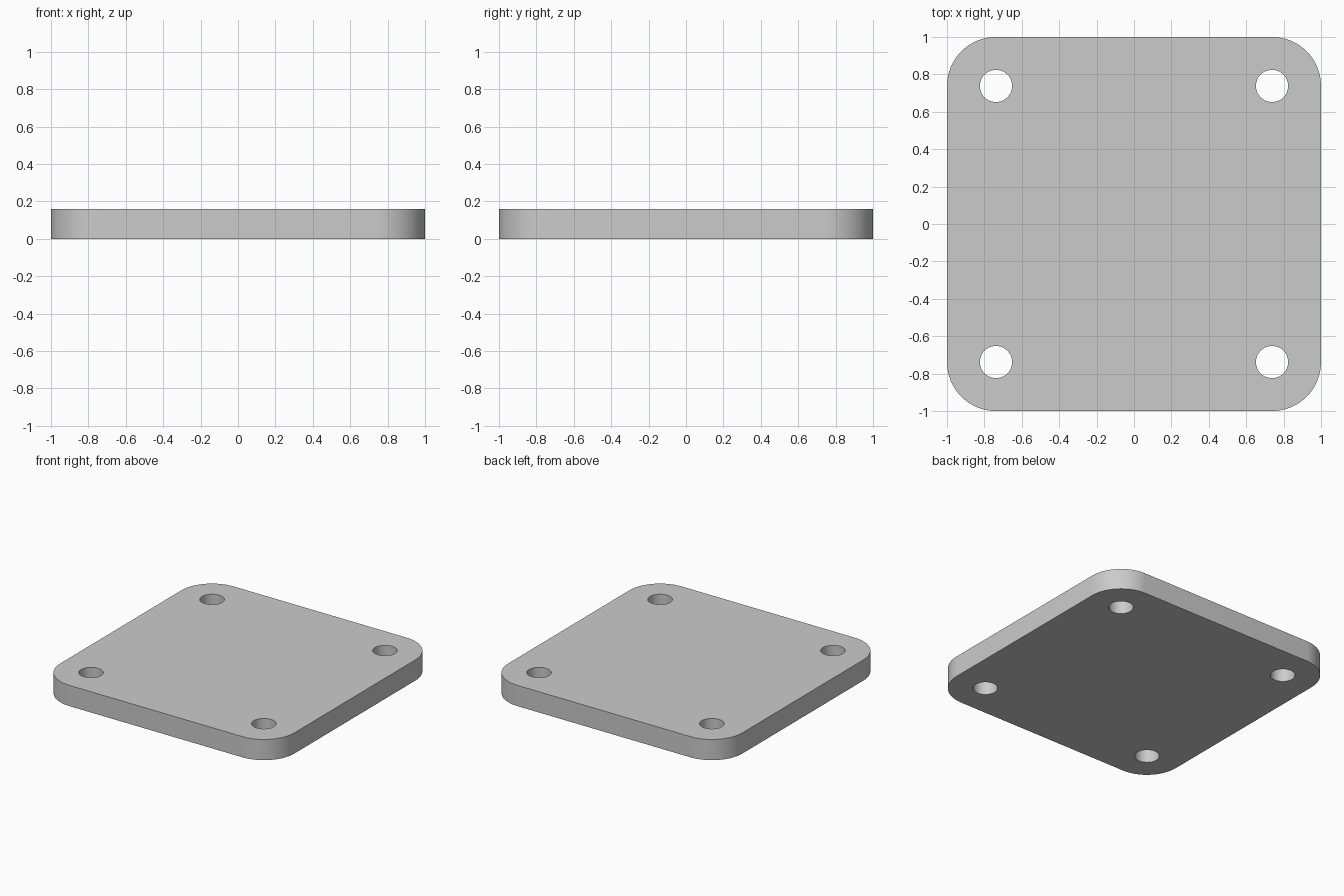
import bpy, bmesh
from math import sin, cos, pi, radians

if "Cube" in bpy.data.objects:
    bpy.data.objects.remove(bpy.data.objects["Cube"])

HALF = 1.0        # half width of the plate
INSET = 0.738     # hole and corner arc centres
CORNER_R = HALF - INSET
HOLE_R = 0.086
THICK = 0.16
SIGNS = [(1, 1), (-1, 1), (-1, -1), (1, -1)]


def arc(cx, cy, r, start, sweep, steps):
    return [(cx + r * cos(start + sweep * i / steps),
             cy + r * sin(start + sweep * i / steps)) for i in range(steps + 1)]


def add_loop(curve, pts):
    spline = curve.splines.new('POLY')
    spline.points.add(len(pts) - 1)
    for p, (x, y) in zip(spline.points, pts):
        p.co = (x, y, 0, 1)
    spline.use_cyclic_u = True


# Filled profile: rounded square outline with four bolt holes
profile = bpy.data.curves.new("mounting_plate", 'CURVE')
profile.dimensions = '2D'
profile.fill_mode = 'BOTH'
profile.extrude = THICK / 2

outline = []
for i, (sx, sy) in enumerate(SIGNS):
    outline += arc(sx * INSET, sy * INSET, CORNER_R, i * pi / 2, pi / 2, 16)
add_loop(profile, outline)
for sx, sy in SIGNS:
    add_loop(profile, arc(sx * INSET, sy * INSET, HOLE_R, 0, 2 * pi, 48)[:-1])

plate = bpy.data.objects.new("mounting_plate", profile)
bpy.context.collection.objects.link(plate)
bpy.context.view_layer.objects.active = plate
plate.select_set(True)
bpy.ops.object.convert(target='MESH')
plate = bpy.context.object

# Weld the caps to the walls and stand the plate on the floor
bm = bmesh.new()
bm.from_mesh(plate.data)
bmesh.ops.remove_doubles(bm, verts=bm.verts, dist=0.0005)
bmesh.ops.translate(bm, verts=bm.verts, vec=(0, 0, THICK / 2))
bmesh.ops.recalc_face_normals(bm, faces=bm.faces)
bm.to_mesh(plate.data)
bm.free()

bpy.ops.object.shade_smooth_by_angle(angle=radians(30))
